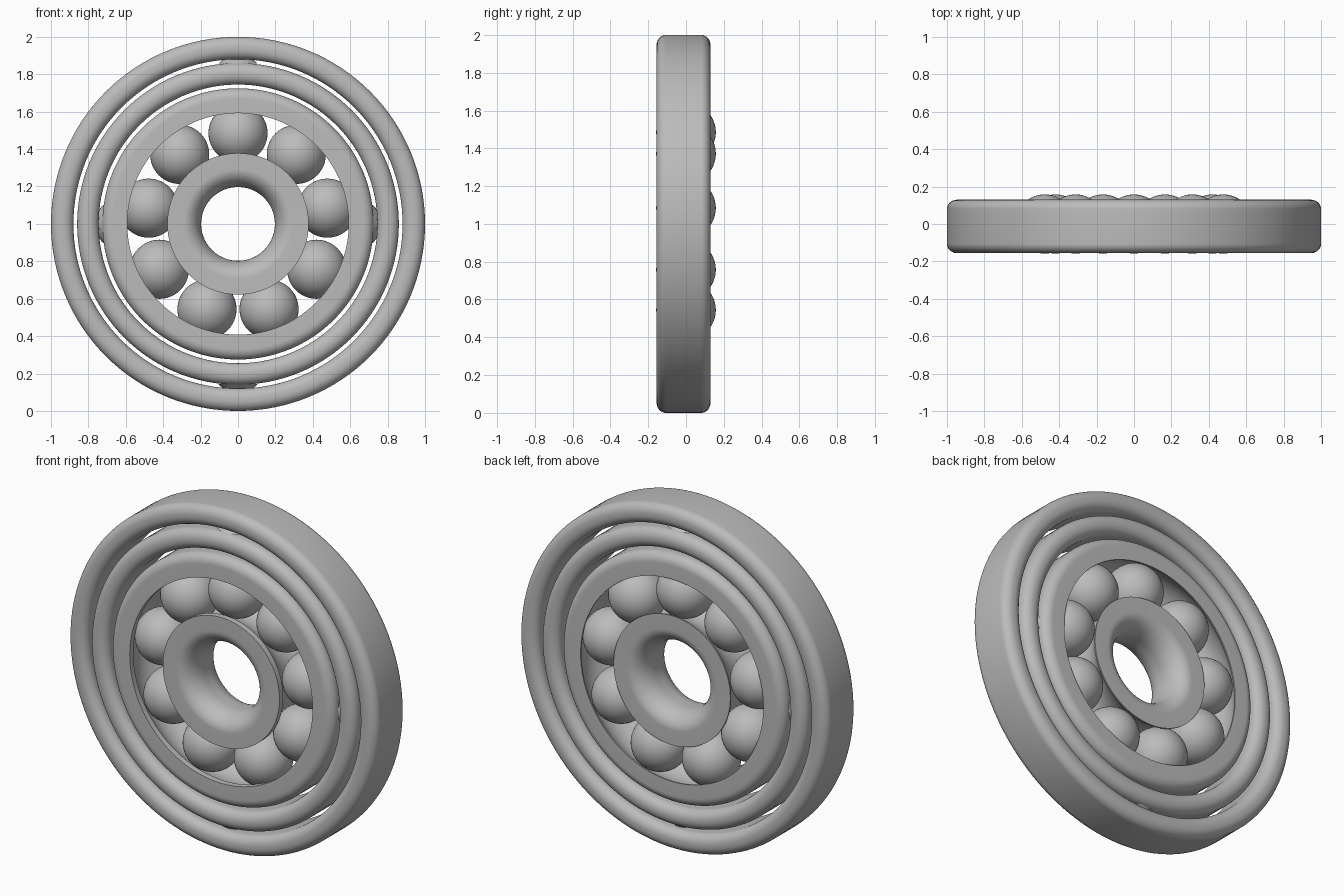
import bpy, bmesh
from math import sin, cos, pi, acos
from mathutils import Matrix, Vector

cube = bpy.data.objects.get("Cube")
if cube:
    bpy.data.objects.remove(cube)

FRONT, BACK = -0.156, 0.13          # faces of all rings
BALL_R, PITCH_R, GROOVE_R = 0.158, 0.485, 0.162
CENTRE = Vector((0, 0, 1))
SEGMENTS = 128

grey = bpy.data.materials.new("satin grey")
grey.use_nodes = True
colour = (0.5, 0.5, 0.5, 1)
grey.diffuse_color = colour
grey.node_tree.nodes["Principled BSDF"].inputs["Base Color"].default_value = colour


def add_object(name, bm):
    bmesh.ops.recalc_face_normals(bm, faces=bm.faces)
    mesh = bpy.data.meshes.new(name)
    bm.to_mesh(mesh)
    bm.free()
    mesh.materials.append(grey)
    obj = bpy.data.objects.new(name, mesh)
    bpy.context.collection.objects.link(obj)
    bpy.ops.object.select_all(action='DESELECT')
    obj.select_set(True)
    bpy.context.view_layer.objects.active = obj
    bpy.ops.object.shade_smooth_by_angle(angle=pi / 5)
    return obj


def rounded_side(radius, outward, wide, deep, steps=10):
    """Ring wall at a radius, from front to back, with rounded corners."""
    arc = [i * pi / 2 / steps for i in range(steps + 1)]
    front = [(radius - outward * wide * (1 - sin(a)),
              FRONT + deep * (1 - cos(a))) for a in arc]
    back = [(r, FRONT + BACK - y) for r, y in reversed(front)]
    return front + back


def groove_side(lip, steps=20):
    """Ring wall with a ball groove, from front to back."""
    sign = 1 if lip > PITCH_R else -1
    limit = acos(abs(lip - PITCH_R) / GROOVE_R)
    arc = [-limit + 2 * limit * i / steps for i in range(steps + 1)]
    groove = [(PITCH_R + sign * GROOVE_R * cos(a), GROOVE_R * sin(a)) for a in arc]
    return [(lip, FRONT)] + groove + [(lip, BACK)]


def ring(name, outer, inner):
    """Revolve the closed section made by an outer and an inner wall."""
    bm = bmesh.new()
    section = outer + inner[::-1]
    loops = []
    for s in range(SEGMENTS):
        a = 2 * pi * s / SEGMENTS
        loops.append([bm.verts.new(CENTRE + Vector((r * sin(a), y, r * cos(a))))
                      for r, y in section])
    for s in range(SEGMENTS):
        p, q = loops[s], loops[(s + 1) % SEGMENTS]
        for i in range(len(section)):
            j = (i + 1) % len(section)
            bm.faces.new((p[i], p[j], q[j], q[i]))
    bmesh.ops.remove_doubles(bm, verts=bm.verts, dist=0.00001)
    add_object(name, bm)


# Gimbal rings
ring("outer_ring", rounded_side(1.0, 1, 0.055, 0.05),
     rounded_side(0.88, -1, 0.055, 0.05))
ring("middle_ring", rounded_side(0.86, 1, 0.055, 0.05),
     rounded_side(0.745, -1, 0.055, 0.05))

# Bearing races
ring("outer_race", rounded_side(0.725, 1, 0.055, 0.05), groove_side(0.592))
ring("inner_race", groove_side(0.378), rounded_side(0.197, -1, 0.095, 0.125, 16))

# Balls
BALLS = 9
for n in range(BALLS):
    a = 2 * pi * n / BALLS
    bm = bmesh.new()
    spot = CENTRE + Vector((sin(a), 0, cos(a))) * PITCH_R
    bmesh.ops.create_uvsphere(bm, u_segments=48, v_segments=24, radius=BALL_R,
                              matrix=Matrix.Translation(spot))
    add_object(f"ball_{n + 1}", bm)


# Conical pivots between the rings
def pivot(name, angle, start, length=0.075):
    bm = bmesh.new()
    place = (Matrix.Translation(CENTRE + Vector((0, (FRONT + BACK) / 2, 0)))
             @ Matrix.Rotation(angle, 4, 'Y')
             @ Matrix.Translation((0, 0, start + length / 2)))
    bmesh.ops.create_cone(bm, cap_ends=True, segments=48, radius1=0.105,
                          radius2=0.02, depth=length, matrix=place)
    add_object(name, bm)


pivot("top_pivot", 0, 0.857)
pivot("bottom_pivot", pi, 0.857)
pivot("left_pivot", pi / 2, 0.718)
pivot("right_pivot", -pi / 2, 0.718)
